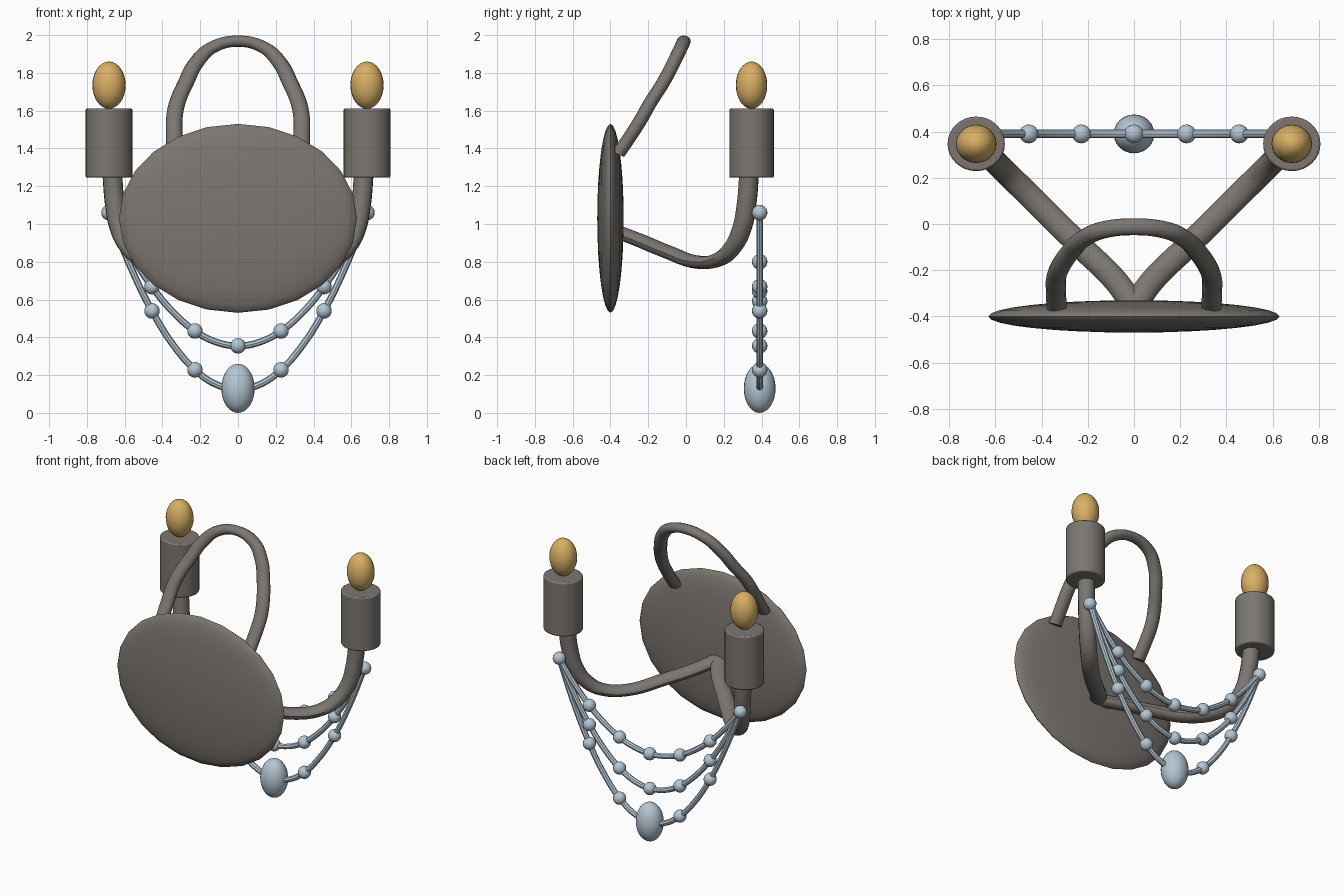
import bpy
import math

cube = bpy.data.objects.get("Cube")
if cube:
    bpy.data.objects.remove(cube, do_unlink=True)


def material(name, rgb):
    mat = bpy.data.materials.new(name)
    mat.use_nodes = True
    color = (*rgb, 1)
    mat.diffuse_color = color
    mat.node_tree.nodes["Principled BSDF"].inputs["Base Color"].default_value = color
    return mat


bronze = material("aged bronze", (0.2, 0.182, 0.165))
amber = material("amber bulb", (0.69, 0.43, 0.13))
crystal = material("pale blue crystal", (0.46, 0.57, 0.65))


def finish(obj, name, mat, angle=40):
    obj.name = name
    obj.data.materials.clear()
    obj.data.materials.append(mat)
    bpy.ops.object.select_all(action="DESELECT")
    obj.select_set(True)
    bpy.context.view_layer.objects.active = obj
    bpy.ops.object.transform_apply(location=False, rotation=True, scale=True)
    bpy.ops.object.shade_smooth_by_angle(angle=math.radians(angle))
    return obj


def ellipsoid(name, mat, center, radii, segments=24, rings=16, rotation=(0, 0, 0)):
    """Ellipsoid; radii are along its own axes before rotation."""
    bpy.ops.mesh.primitive_uv_sphere_add(
        segments=segments, ring_count=rings, radius=1, location=center, rotation=rotation)
    obj = bpy.context.object
    obj.scale = radii
    return finish(obj, name, mat)


def tube(name, mat, points, radius, stretch=(1, 1, 1), sides=4):
    """Smooth tube through points; stretch flattens its cross-section."""
    curve = bpy.data.curves.new(name, "CURVE")
    curve.dimensions = "3D"
    curve.bevel_depth = radius
    curve.bevel_resolution = sides
    curve.resolution_u = 6
    curve.use_fill_caps = True
    spline = curve.splines.new("BEZIER")
    spline.bezier_points.add(len(points) - 1)
    for bp, p in zip(spline.bezier_points, points):
        bp.co = [c / s for c, s in zip(p, stretch)]
        bp.handle_left_type = bp.handle_right_type = "AUTO"
    obj = bpy.data.objects.new(name, curve)
    bpy.context.collection.objects.link(obj)
    bpy.ops.object.select_all(action="DESELECT")
    obj.select_set(True)
    bpy.context.view_layer.objects.active = obj
    bpy.ops.object.convert(target="MESH")
    obj = bpy.context.object
    obj.scale = stretch
    return finish(obj, name, mat)


# Lens-shaped wall plate, poles pointing front and back
ellipsoid("wall_plate", bronze, (0, -0.4, 1.03), (0.63, 0.5, 0.07),
          rotation=(math.pi / 2, 0, 0))

# Leaning hanger loop
half = [(0.335, -0.36, 1.37), (0.338, -0.285, 1.48), (0.337, -0.235, 1.56),
        (0.322, -0.19, 1.64), (0.275, -0.12, 1.75), (0.22, -0.065, 1.855),
        (0.13, -0.025, 1.938)]
loop = half + [(0, -0.012, 1.968)] + [(-x, y, z) for x, y, z in reversed(half)]
tube("hanger_loop", bronze, loop, 0.037, (1.18, 1, 0.82))

# Arms with candle cups and bulbs
arm_profile = [(-0.36, 0.957), (-0.25, 0.915), (-0.1, 0.853), (0.07, 0.797),
               (0.18, 0.815), (0.25, 0.88), (0.297, 0.98), (0.32, 1.1), (0.335, 1.28)]
for side, sx in (("left", 1), ("right", -1)):
    path = [(sx * max(0, (y + 0.325) / 0.99), y, z) for y, z in arm_profile]
    tube(side + "_arm", bronze, path, 0.053, (1, 1, 0.66))

    bpy.ops.mesh.primitive_cylinder_add(
        vertices=32, radius=1, depth=1, location=(sx * 0.683, 0.347, 1.428))
    cup = bpy.context.object
    cup.scale = (0.124, 0.118, 0.366)
    bpy.ops.object.transform_apply(location=False, rotation=False, scale=True)
    bevel = cup.modifiers.new("soft_rim", "BEVEL")
    bevel.width = 0.008
    bevel.segments = 2
    finish(cup, side + "_candle_cup", bronze)

    ellipsoid(side + "_bulb", amber, (sx * 0.683, 0.347, 1.735), (0.088, 0.083, 0.125))

# Three draped strands with evenly spaced beads
span, top, depth = 0.683, 1.06, 0.39


def drape(t, sag):
    return (span * t, depth, top - sag * (1 - t * t))


for label, sag in (("upper", 0.468), ("middle", 0.705), ("lower", 0.936)):
    tube(label + "_strand", crystal,
         [drape(i / 6, sag) for i in range(-6, 7)], 0.018, sides=2)
    for i in range(-2, 3):
        if label == "lower" and i == 0:
            continue
        ellipsoid(label + "_bead", crystal, drape(i / 3, sag), (0.041,) * 3, 16, 12)

# Shared end beads and the central drop
for side, t in (("left", 1), ("right", -1)):
    ellipsoid(side + "_end_bead", crystal, drape(t, 0), (0.041,) * 3, 16, 12)
ellipsoid("pendant_drop", crystal, (0, depth, 0.13), (0.088, 0.084, 0.13))
